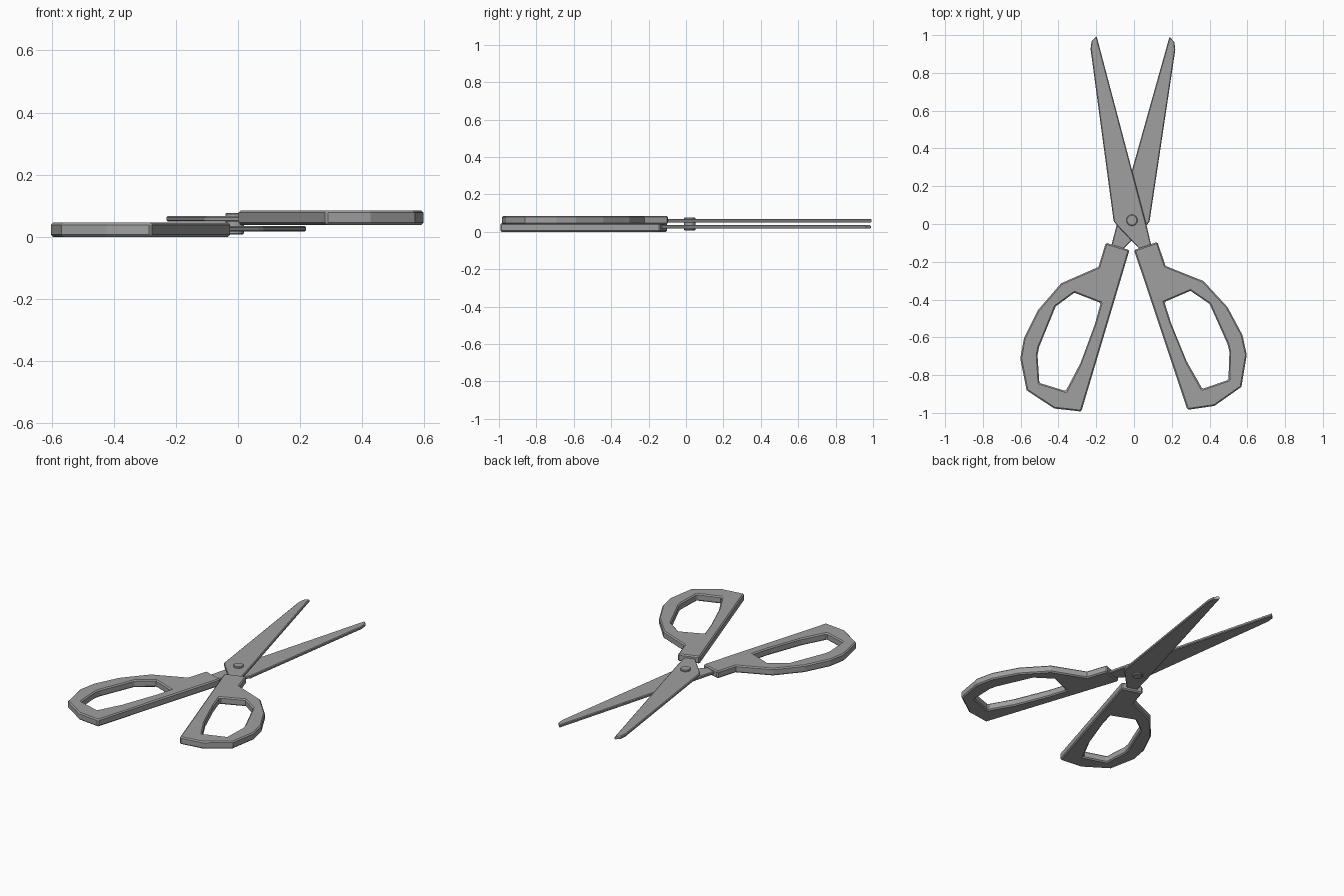
import bpy, bmesh, math
from mathutils import Matrix, Vector

cube = bpy.data.objects.get("Cube")
if cube:
    bpy.data.objects.remove(cube, do_unlink=True)

grey = bpy.data.materials.new("plain grey")
grey.use_nodes = True
colour = (0.35, 0.35, 0.35, 1)
grey.diffuse_color = colour
grey.node_tree.nodes["Principled BSDF"].inputs["Base Color"].default_value = colour


def finish(name, bm, bevel, limit=60):
    bmesh.ops.recalc_face_normals(bm, faces=bm.faces)
    mesh = bpy.data.meshes.new(name)
    bm.to_mesh(mesh)
    bm.free()
    mesh.materials.append(grey)
    obj = bpy.data.objects.new(name, mesh)
    bpy.context.collection.objects.link(obj)
    mod = obj.modifiers.new("chamfer", "BEVEL")
    mod.width = bevel
    mod.segments = 1
    mod.limit_method = "ANGLE"
    mod.angle_limit = math.radians(limit)
    mod.use_clamp_overlap = False
    return obj


def plate(name, loops, z0, z1, bevel, place=Matrix()):
    """Fill an outline with optional holes and extrude it upwards."""
    bm = bmesh.new()
    for loop in loops:
        verts = [bm.verts.new(place @ Vector((x, y, z0))) for x, y in loop]
        for a, b in zip(verts, verts[1:] + verts[:1]):
            bm.edges.new((a, b))
    bmesh.ops.triangle_fill(bm, use_beauty=True, edges=bm.edges[:], normal=(0, 0, 1))
    grown = bmesh.ops.extrude_face_region(bm, geom=bm.faces[:])
    top = [v for v in grown["geom"] if isinstance(v, bmesh.types.BMVert)]
    bmesh.ops.translate(bm, verts=top, vec=(0, 0, z1 - z0))
    return finish(name, bm, bevel)


def mirrored(anchor, shift, degrees):
    """Mirror across x, then swing about the mirrored anchor and shift sideways."""
    pivot = Vector((-anchor[0], anchor[1], 0))
    return (Matrix.Translation(pivot + Vector((shift, 0, 0)))
            @ Matrix.Rotation(math.radians(degrees), 4, "Z")
            @ Matrix.Translation(-pivot) @ Matrix.Scale(-1, 4, (1, 0, 0)))


# Handles: angular bow with a finger hole
grip = [(0, -.138), (.124, -.095), (.167, -.222), (.368, -.302), (.495, -.44),
        (.574, -.587), (.597, -.693), (.569, -.862), (.426, -.963), (.283, -.984)]
hole = [(.161, -.413), (.299, -.354), (.4, -.423), (.495, -.635), (.505, -.677),
        (.5, -.825), (.362, -.873), (.278, -.725), (.198, -.529)]
plate("left_handle", [grip, hole], .039, .085, .007)
plate("right_handle", [grip, hole], 0, .046, .007, mirrored(grip[0], -.024, 1.9))

# Blades: long taper with a clipped tip and a tang set into the handle
blade = [(-.198, .995), (-.225, .968), (-.23, .926), (-.108, .016), (-.092, -.005),
         (.024, -.127), (.045, -.196), (.114, -.17), (.09, -.106), (.066, -.005)]
plate("upper_blade", [blade], .049, .067, .004)
plate("lower_blade", [blade], .017, .035, .004, mirrored(blade[-1], -.026, -.9))

# Pivot pin through both blades
bm = bmesh.new()
bmesh.ops.create_cone(bm, cap_ends=True, segments=16, radius1=.03, radius2=.03, depth=.07,
                      matrix=Matrix.Translation((-.011, .02, .042)))
finish("pivot_pin", bm, .004)
